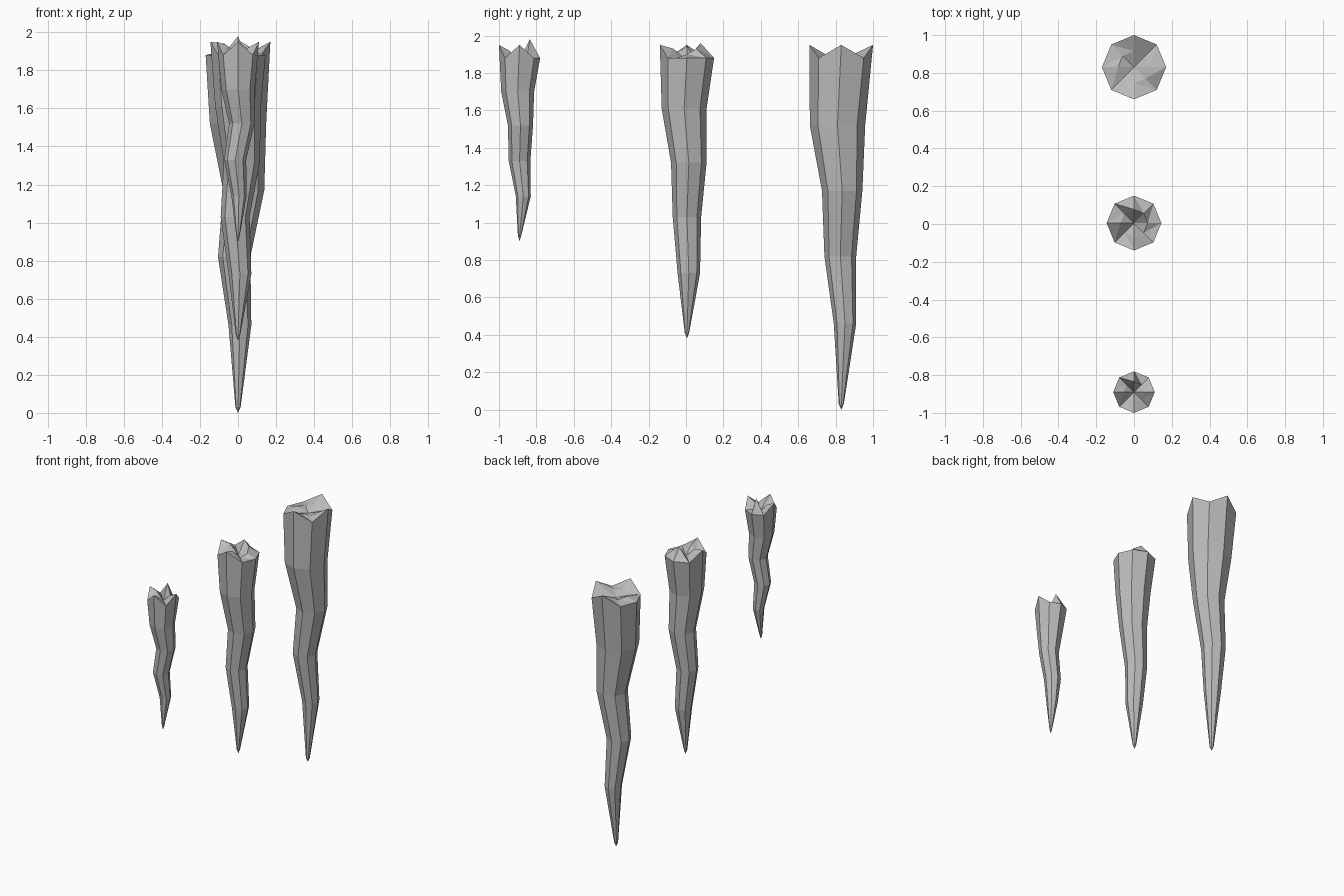
import bpy, bmesh
from math import cos, sin, tau

cube = bpy.data.objects.get("Cube")
if cube:
    bpy.data.objects.remove(cube, do_unlink=True)

stone = bpy.data.materials.new("grey_stone")
stone.use_nodes = True
colour = (0.5, 0.5, 0.5, 1)
stone.diffuse_color = colour
stone.node_tree.nodes["Principled BSDF"].inputs["Base Color"].default_value = colour

SIDES = 8
LOW, HIGH = 1.88, 1.95


def stalactite(name, y, tip, radius, rings, rim, crown):
    """rings: (height, x shift, y shift, radius), from the tip upwards.
    rim: outer peaks, crown: inner vertex heights around the broken top."""
    bm = bmesh.new()

    def ring(heights, dx, dy, r, turn=0.0):
        return [bm.verts.new((dx + r * cos(tau * (i + turn) / SIDES),
                              y + dy + r * sin(tau * (i + turn) / SIDES), h))
                for i, h in enumerate(heights)]

    # Rounded tip, bent shaft and jagged rim
    loops = [ring([tip + 0.03] * SIDES, 0, 0, radius * 0.08)]
    loops += [ring([h] * SIDES, dx, dy, r) for h, dx, dy, r in rings]
    loops.append(ring([HIGH if c == "^" else LOW for c in rim], 0, 0, radius))
    for a, b in zip(loops, loops[1:]):
        for i in range(SIDES):
            j = (i + 1) % SIDES
            bm.faces.new((a[i], a[j], b[j], b[i]))

    # Broken top with swirling triangular facets
    outer, inner = loops[-1], ring(crown, 0, 0, radius * 0.5)
    bottom = bm.verts.new((0, y, tip))
    middle = bm.verts.new((0, y, LOW - 0.01))
    for i in range(SIDES):
        j = (i + 1) % SIDES
        bm.faces.new((outer[i], outer[j], inner[i]))
        bm.faces.new((outer[j], inner[j], inner[i]))
        bm.faces.new((inner[i], inner[j], middle))
        bm.faces.new((loops[0][j], loops[0][i], bottom))

    bmesh.ops.recalc_face_normals(bm, faces=bm.faces)
    mesh = bpy.data.meshes.new(name)
    bm.to_mesh(mesh)
    bm.free()
    mesh.materials.append(stone)
    obj = bpy.data.objects.new(name, mesh)
    bpy.context.collection.objects.link(obj)


stalactite("large_stalactite", 0.83, 0.0, 0.17,
           [(0.46, 0.01, 0.02, 0.06), (0.82, -0.02, -0.005, 0.085),
            (1.17, 0.03, 0.005, 0.108), (1.52, 0, -0.02, 0.148)],
           "^.^...^.", [1.9, 1.88, 1.91, 1.89, 1.9, 1.88, 1.9, 1.89])

stalactite("medium_stalactite", 0.005, 0.38, 0.145,
           [(0.73, 0.01, 0.01, 0.06), (1.03, -0.015, 0.0, 0.076),
            (1.32, 0.02, 0.01, 0.095), (1.61, 0, -0.015, 0.12)],
           "....^.^.", [1.9, 1.93, 1.96, 1.88, 1.94, 1.88, 1.93, 1.88])

stalactite("small_stalactite", -0.89, 0.9, 0.11,
           [(1.14, 0.005, 0.02, 0.04), (1.33, -0.015, 0.0, 0.058),
            (1.52, 0.02, 0.005, 0.067), (1.7, 0, -0.01, 0.088)],
           "^...^.^.", [1.92, 1.88, 1.98, 1.88, 1.93, 1.88, 1.92, 1.88])
